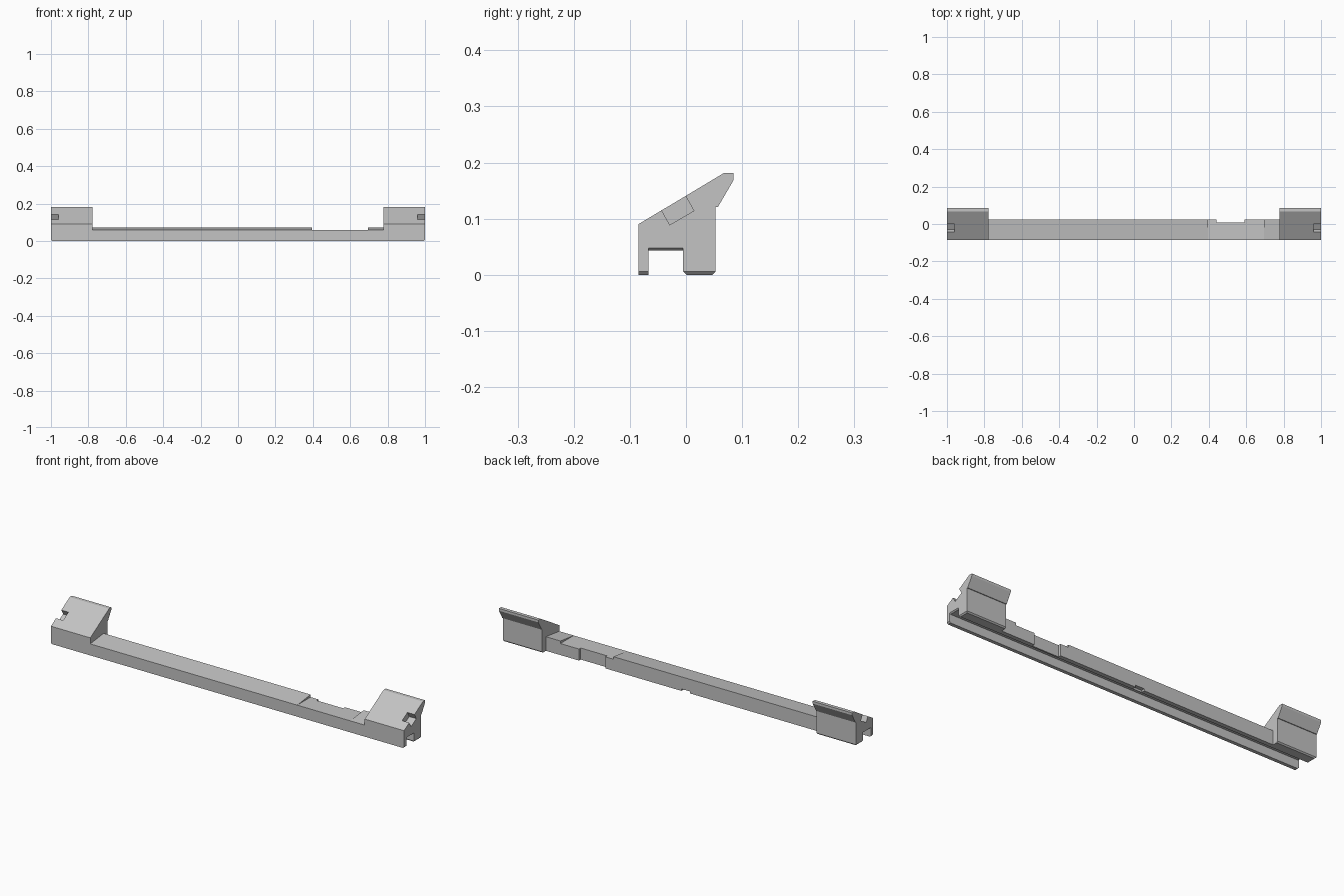
import bpy
import bmesh

cube = bpy.data.objects.get("Cube")
if cube:
    bpy.data.objects.remove(cube, do_unlink=True)

grey = bpy.data.materials.new("light grey")
grey.use_nodes = True
COLOUR = (0.55, 0.55, 0.55, 1)
grey.diffuse_color = COLOUR
grey.node_tree.nodes["Principled BSDF"].inputs["Base Color"].default_value = COLOUR

FRONT, BACK, SLOT_FRONT, SLOT_BACK = -0.085, 0.023, -0.067, -0.005
ROOF, LIP, INNER, END = 0.043, 0.059, 0.777, 1.0
CH = 0.006


def prism(name, profile, start, end, axis="x"):
    """Extrude a profile along x (points are y, z) or along y (points are x, z)."""
    bm = bmesh.new()
    if axis == "x":
        verts = [bm.verts.new((start, a, b)) for a, b in profile]
        move = (end - start, 0, 0)
    else:
        verts = [bm.verts.new((a, start, b)) for a, b in profile]
        move = (0, end - start, 0)
    face = bm.faces.new(verts)
    grown = bmesh.ops.extrude_face_region(bm, geom=[face])["geom"]
    bmesh.ops.translate(bm, vec=move,
                        verts=[v for v in grown if isinstance(v, bmesh.types.BMVert)])
    bmesh.ops.recalc_face_normals(bm, faces=bm.faces)
    mesh = bpy.data.meshes.new(name)
    bm.to_mesh(mesh)
    bm.free()
    mesh.materials.append(grey)
    obj = bpy.data.objects.new(name, mesh)
    bpy.context.collection.objects.link(obj)
    return obj


def cut(target, name, profile, start, end, axis="x"):
    """Subtract a hidden prism from the target."""
    cutter = prism(name, profile, start, end, axis)
    cutter.hide_render = True
    cutter.hide_viewport = True
    cutter.display_type = "WIRE"
    mod = target.modifiers.new(name, "BOOLEAN")
    mod.operation = "DIFFERENCE"
    mod.solver = "EXACT"
    mod.object = cutter


def rect(a0, a1, b0, b1):
    return [(a0, b0), (a1, b0), (a1, b1), (a0, b1)]


# Underside shared by the bar and the end blocks: front leg, channel, chamfered rear leg
channel = [(FRONT, 0), (SLOT_FRONT, 0), (SLOT_FRONT, ROOF),
           (SLOT_BACK, ROOF), (SLOT_BACK, CH), (SLOT_BACK + CH, 0)]

# Long bar with a gently sloping top
bar = prism("long_bar", channel + [(BACK, 0), (BACK, 0.072), (FRONT, LIP)], -INNER, INNER)
cut(bar, "top_recess_cutter", rect(-0.1, 0.05, LIP, 0.1), 0.395, 0.695)
cut(bar, "rear_notch_cutter", rect(0.009, 0.05, -0.02, 0.1), 0.44, 0.59)
cut(bar, "rear_bottom_notch_cutter", rect(0.004, 0.05, -0.02, 0.01), -0.04, 0.01)

# Raised end blocks with sloped tops and overhanging rear lips
block_profile = channel + [(0.047, 0), (0.053, CH), (0.053, 0.121), (0.057, 0.121),
                           (0.085, 0.169), (0.085, 0.181), (0.067, 0.181), (FRONT, 0.09)]
# Tilted pocket, carried a little beyond the sloping top
pocket = [(-0.029, 0.089), (0.014, 0.114), (-0.011, 0.159), (-0.054, 0.134)]

for side, s in (("left", 1), ("right", -1)):
    block = prism(side + "_end_block", block_profile, s * INNER, s * END)
    cut(block, side + "_pocket_cutter", pocket, s * 0.96, s * 1.05)
    # Chamfers along the lower end edges and the channel mouth
    foot = [(s * (END - 2 * CH), -CH), (s * (END + CH), -CH), (s * (END + CH), 2 * CH)]
    cut(block, side + "_foot_chamfer_cutter", foot, -0.12, 0.12, "y")
    mouth = [(s * (END - CH), ROOF), (s * (END - CH), ROOF - 0.01),
             (s * (END + CH), ROOF - 0.01), (s * (END + CH), ROOF + 0.01)]
    cut(block, side + "_mouth_chamfer_cutter", mouth, SLOT_FRONT, SLOT_BACK, "y")
